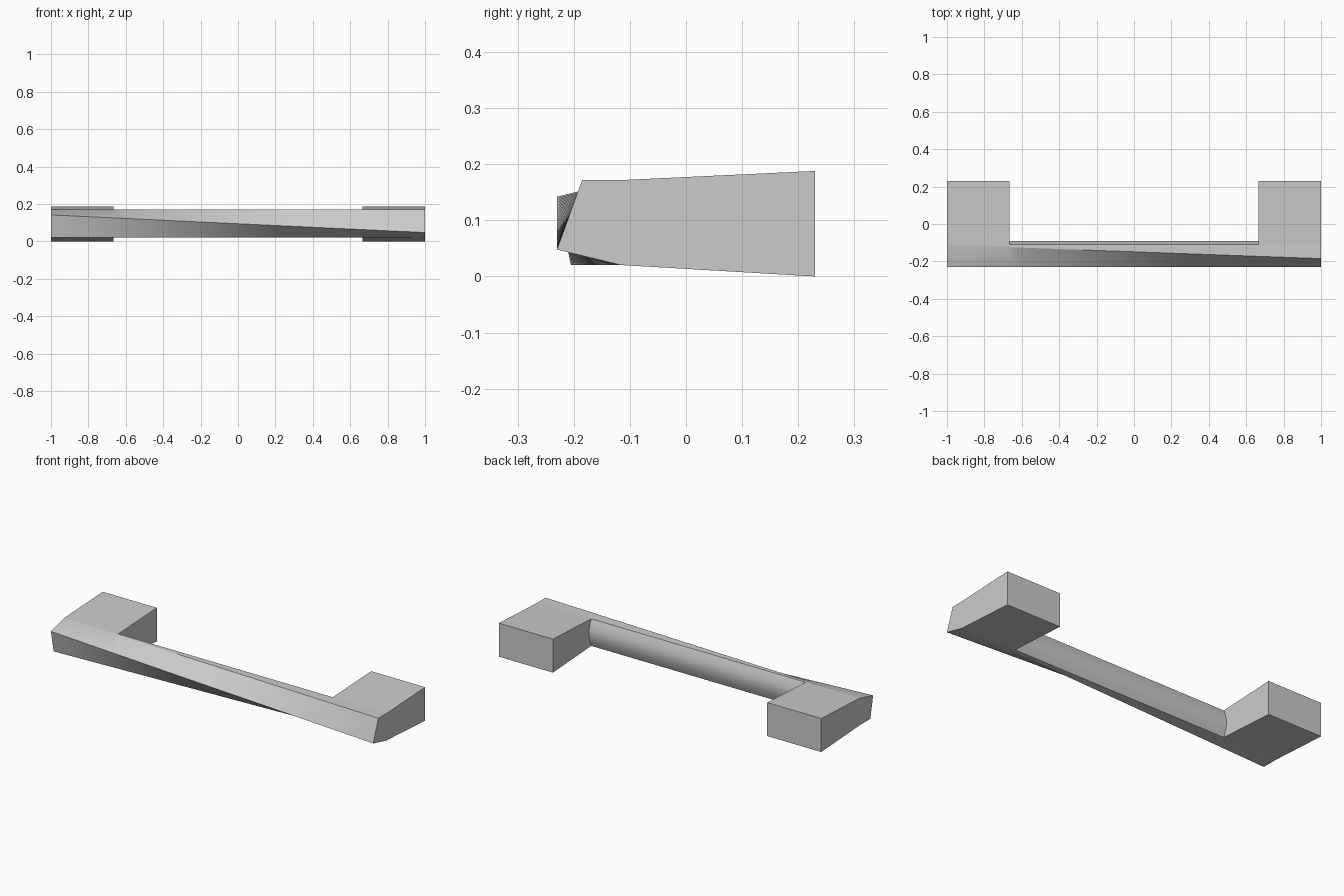
import bpy, bmesh, math

cube = bpy.data.objects.get("Cube")
if cube:
    bpy.data.objects.remove(cube, do_unlink=True)

grey = bpy.data.materials.new("plain_grey")
grey.use_nodes = True
colour = (0.6, 0.6, 0.6, 1)
grey.diffuse_color = colour
grey.node_tree.nodes["Principled BSDF"].inputs["Base Color"].default_value = colour

BACK, TOP, BOTTOM = -0.11, 0.172, 0.02


def loft(name, sections):
    """Skin a list of (x, [(y, z), ...]) sections and cap both ends."""
    bm = bmesh.new()
    rings = [[bm.verts.new((x, y, z)) for y, z in pts] for x, pts in sections]
    for a, b in zip(rings, rings[1:]):
        for i in range(len(a)):
            j = (i + 1) % len(a)
            bm.faces.new((a[i], a[j], b[j], b[i]))
    bm.faces.new(rings[0])
    bm.faces.new(rings[-1])
    bmesh.ops.recalc_face_normals(bm, faces=bm.faces)
    mesh = bpy.data.meshes.new(name)
    bm.to_mesh(mesh)
    bm.free()
    mesh.materials.append(grey)
    obj = bpy.data.objects.new(name, mesh)
    bpy.context.collection.objects.link(obj)
    return obj


def mix(a, b, t):
    return a + (b - a) * t


def bar_section(t, bulge):
    """Top edge, front ridge and bottom edge shift along the bar; the back is an arc."""
    pts = [(mix(-0.112, -0.185, t), TOP),
           (-0.23, mix(0.142, 0.048, t)),
           (mix(-0.205, -0.115, t), BOTTOM)]
    steps = 12
    for i in range(steps + 1):
        s = i / steps
        pts.append((BACK + bulge * math.sin(math.pi * s), mix(BOTTOM, TOP, s)))
    return pts


# Twisting grip bar, with its rounded back fading out inside the end blocks
count = 32
sections = []
for i in range(count + 1):
    t = i / count
    x = mix(-1, 1, t)
    sections.append((x, bar_section(t, 0.02 if abs(x) < 0.9 else 0)))
bar = loft("grip_bar", sections)
bpy.context.view_layer.objects.active = bar
bar.select_set(True)
bpy.ops.object.shade_smooth_by_angle(angle=math.radians(22))

# Mounting blocks, flaring slightly towards the back
block = [(BACK, BOTTOM), (0.23, 0), (0.23, 0.188), (BACK, TOP)]
for side, name in ((-1, "right_mount"), (1, "left_mount")):
    loft(name, [(side * 0.665, block), (side, block)])
